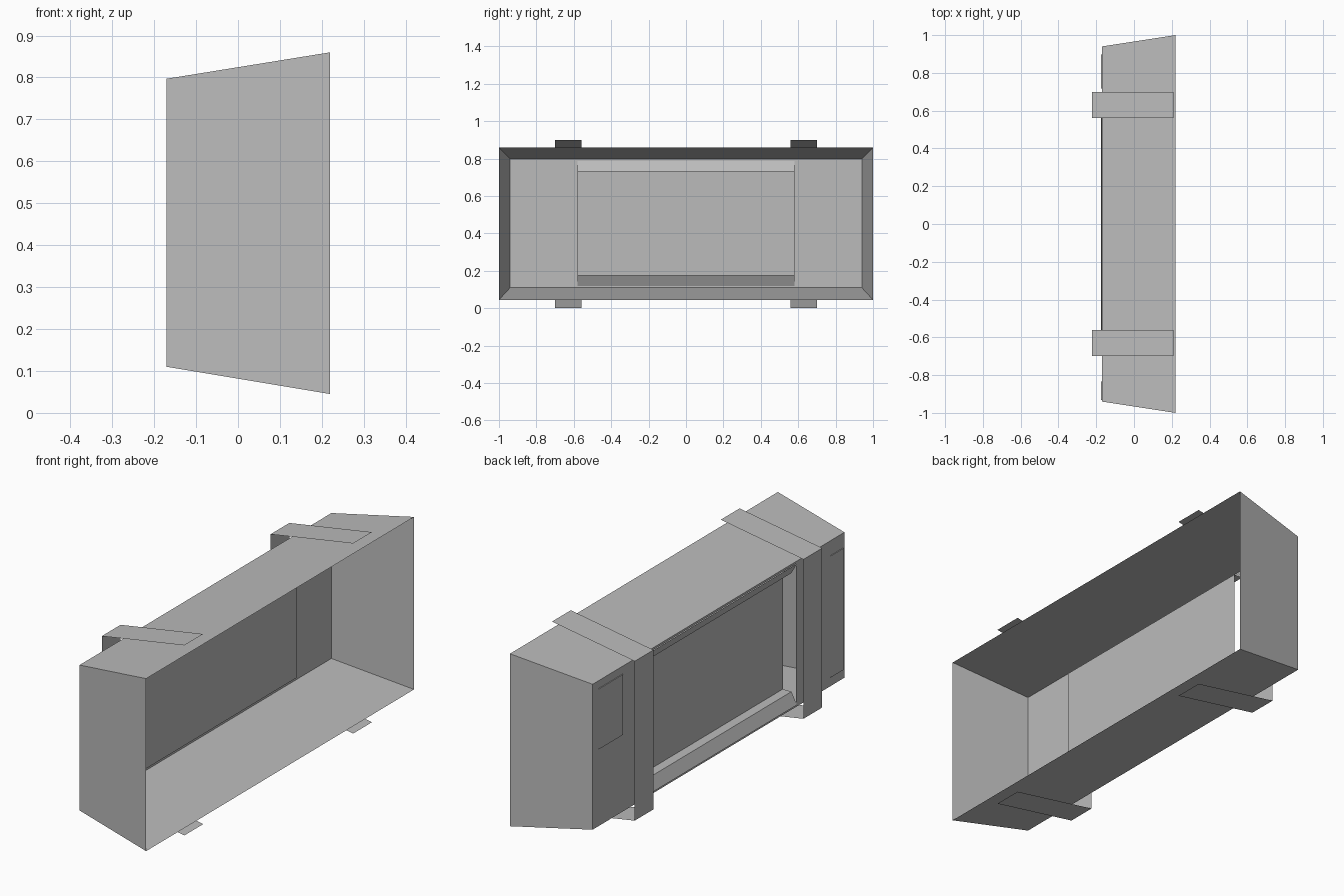
import bpy

cube = bpy.data.objects.get("Cube")
if cube:
    bpy.data.objects.remove(cube, do_unlink=True)

grey = bpy.data.materials.new("plain_grey")
grey.use_nodes = True
colour = (0.5, 0.5, 0.5, 1)
grey.diffuse_color = colour
grey.node_tree.nodes["Principled BSDF"].inputs["Base Color"].default_value = colour


def make(name, verts, faces):
    mesh = bpy.data.meshes.new(name)
    mesh.from_pydata(verts, [], faces)
    mesh.materials.append(grey)
    obj = bpy.data.objects.new(name, mesh)
    bpy.context.collection.objects.link(obj)
    return obj


def ribbon(name, profile, y0, y1):
    """Sweep an open (x, z) profile along y into a thin sheet."""
    verts = [(x, y, z) for x, z in profile for y in (y0, y1)]
    faces = [(2 * i, 2 * i + 1, 2 * i + 3, 2 * i + 2) for i in range(len(profile) - 1)]
    return make(name, verts, faces)


def rectangle(x, y, z0, z1):
    return [(x, -y, z0), (x, y, z0), (x, y, z1), (x, -y, z1)]


RIM, BACK = 0.22, -0.17
LOW, HIGH = 0.11, 0.797
OPEN_Y, OPEN_LOW, OPEN_HIGH = 0.58, 0.12, 0.787

# Tapered open shell: four sheet walls widening towards the rim
make("shell_walls",
     rectangle(BACK, 0.94, LOW, HIGH) + rectangle(RIM, 1, 0.045, 0.86),
     [(i, i + 4, (i + 1) % 4 + 4, (i + 1) % 4) for i in range(4)])

# Back wall with a wide central opening
outer = rectangle(BACK, 0.94, LOW, HIGH)
inner = rectangle(BACK, OPEN_Y, OPEN_LOW, OPEN_HIGH)
make("back_frame", outer + inner,
     [(i, i + 4, (i + 1) % 4 + 4, (i + 1) % 4) for i in range(4)])

# Recessed panel with sloped lips above and below, open at its ends
ribbon("recessed_panel",
       [(-0.174, OPEN_LOW), (-0.145, 0.175), (-0.1, 0.175),
        (-0.1, 0.735), (-0.145, 0.735), (-0.174, OPEN_HIGH)],
       -OPEN_Y, OPEN_Y)


# Thin cover plates on the outer back wall
def plate(name, y0, y1, z0, z1):
    x = BACK - 0.004
    ribbon(name, [(BACK, z1), (x, z1), (x, z0), (BACK, z0)], y0, y1)


plate("short_plate", 0.717, 0.897, 0.475, 0.76)
plate("tall_plate", -0.931, -0.834, 0.153, 0.727)

# Pair of straps standing clear of the shell
for side, y in (("left", -0.63), ("right", 0.63)):
    ribbon(side + "_strap",
           [(0.21, 0.9), (-0.222, 0.828), (-0.222, 0.075), (0.21, 0.002)],
           y - 0.07, y + 0.07)
